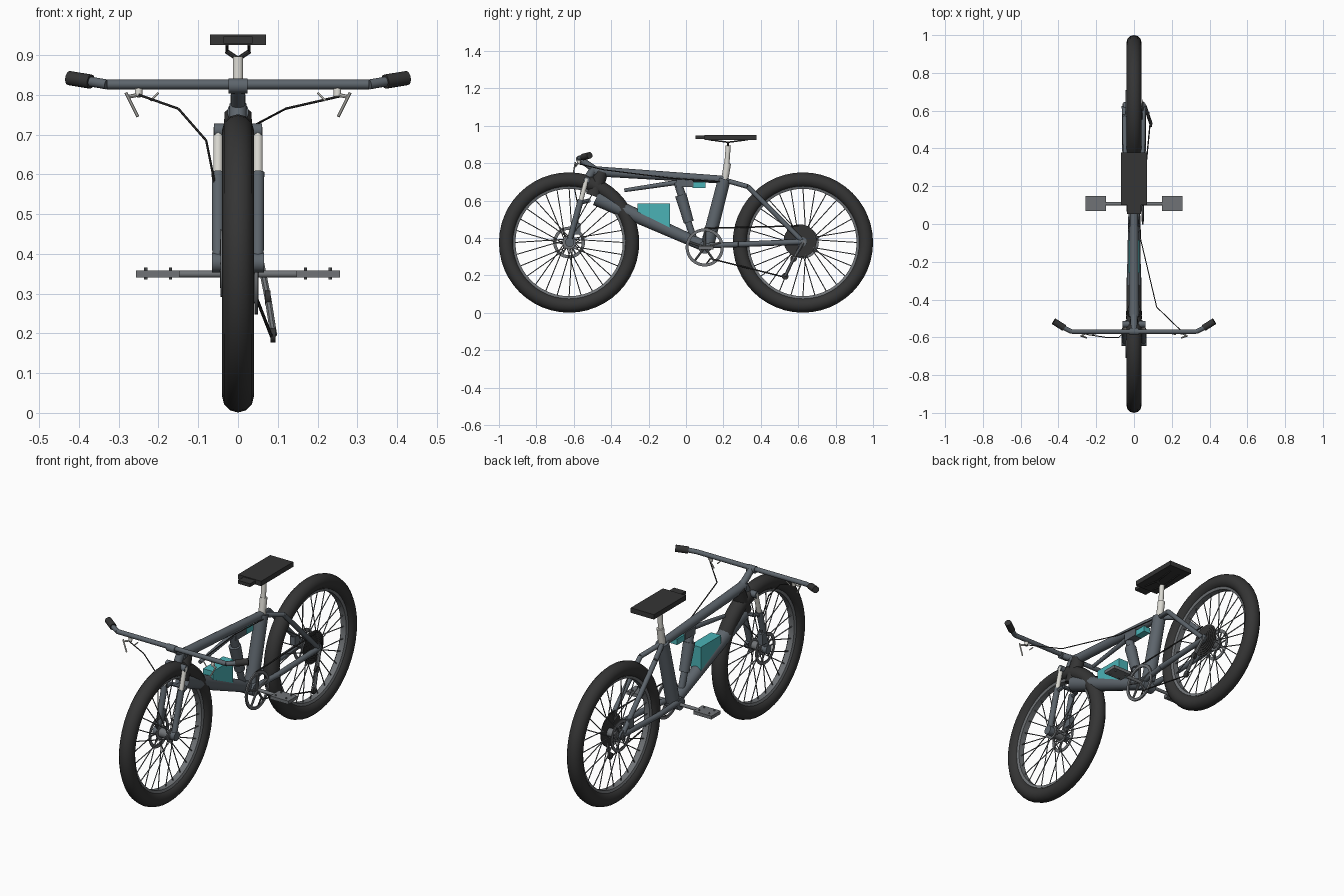
import bpy, bmesh, math
from mathutils import Vector, Matrix


def material(name, col):
    m = bpy.data.materials.new(name)
    m.diffuse_color = (*col, 1)
    return m


FRAME = material("slate", (0.11, 0.13, 0.15))
DARK = material("rubber", (0.035, 0.035, 0.035))
STEEL = material("steel", (0.16, 0.17, 0.18))
LIGHT = material("silver", (0.7, 0.69, 0.64))
TEAL = material("teal", (0.07, 0.45, 0.47))


def finish(name, bm, mat):
    bmesh.ops.recalc_face_normals(bm, faces=bm.faces)
    me = bpy.data.meshes.new(name)
    bm.to_mesh(me)
    bm.free()
    me.materials.append(mat)
    ob = bpy.data.objects.new(name, me)
    bpy.context.collection.objects.link(ob)
    bpy.ops.object.select_all(action='DESELECT')
    bpy.context.view_layer.objects.active = ob
    ob.select_set(True)
    bpy.ops.object.shade_smooth_by_angle(angle=math.radians(40))
    return ob


def rods(name, segs, mat, sides=14):
    """Round bars, each (start, end, radius, end radius)."""
    bm = bmesh.new()
    for p, q, r1, *r2 in segs:
        p, q = Vector(p), Vector(q)
        d = q - p
        rot = d.to_track_quat('Z', 'Y').to_matrix().to_4x4()
        bmesh.ops.create_cone(bm, cap_ends=True, segments=sides, radius1=r1,
                              radius2=r2[0] if r2 else r1, depth=d.length,
                              matrix=Matrix.Translation((p + q) / 2) @ rot)
    return finish(name, bm, mat)


def path(name, pts, r, mat, sides=8):
    return rods(name, [(a, b, r) for a, b in zip(pts, pts[1:])], mat, sides)


def boxes(name, items, mat):
    """Boxes given as (min corner, max corner)."""
    bm = bmesh.new()
    for lo, hi in items:
        lo, hi = Vector(lo), Vector(hi)
        bmesh.ops.create_cube(bm, size=1, matrix=Matrix.Translation((lo + hi) / 2)
                              @ Matrix.Diagonal((*(hi - lo), 1)))
    return finish(name, bm, mat)


def ring(name, profile, centre, mat, n=48):
    """Closed (x, radius) profile turned about the x axis."""
    bm = bmesh.new()
    loops = []
    for i in range(n):
        a = 2 * math.pi * i / n
        loops.append([bm.verts.new((centre[0] + x, centre[1] + r * math.cos(a),
                                    centre[2] + r * math.sin(a))) for x, r in profile])
    k = len(profile)
    for i in range(n):
        for j in range(k):
            bm.faces.new((loops[i][j], loops[i][(j + 1) % k],
                          loops[i - 1][(j + 1) % k], loops[i - 1][j]))
    return finish(name, bm, mat)


def flat_ring(x, r1, r2, t):
    return [(x - t, r1), (x + t, r1), (x + t, r2), (x - t, r2)]


# wheels
def wheel(label, y):
    c = (0, y, 0.376)
    tyre = [(0.04 * math.cos(math.radians(a)), 0.335 + 0.04 * math.sin(math.radians(a)))
            for a in range(0, 360, 30)]
    ring(label + "_tyre", tyre, c, DARK)
    ring(label + "_rim", [(-0.022, 0.305), (-0.016, 0.287), (0.016, 0.287), (0.022, 0.305)],
         c, STEEL)
    rods(label + "_hub", [((-0.06, y, c[2]), (0.06, y, c[2]), 0.014),
                          ((-0.038, y, c[2]), (0.038, y, c[2]), 0.024),
                          ((-0.034, y, c[2]), (-0.028, y, c[2]), 0.036),
                          ((0.028, y, c[2]), (0.034, y, c[2]), 0.036)], STEEL, 20)
    spokes = []
    for i in range(28):
        a = 2 * math.pi * i / 28
        b = a + (0.5 if i % 4 < 2 else -0.5)
        x = 0.031 if i % 2 else -0.031
        spokes.append(((x, y + 0.034 * math.cos(b), c[2] + 0.034 * math.sin(b)),
                       (0, y + 0.29 * math.cos(a), c[2] + 0.29 * math.sin(a)), 0.0028))
    rods(label + "_spokes", spokes, STEEL, 5)
    # brake disc with arms
    ring(label + "_brake_disc", flat_ring(-0.042, 0.068, 0.085, 0.002), c, STEEL, 32)
    rods(label + "_disc_arms",
         [((-0.042, y, c[2]), (-0.042, y + 0.07 * math.cos(a), c[2] + 0.07 * math.sin(a)), 0.004)
          for a in (i * math.pi / 3 for i in range(6))], STEEL, 6)


wheel("front_wheel", -0.625)
wheel("rear_wheel", 0.625)

# frame tubes
rods("head_tube", [((0, -0.45, 0.755), (0, -0.495, 0.625), 0.034, 0.042)], DARK, 18)
rods("down_tube", [((0, -0.48, 0.615), (0, 0.08, 0.365), 0.042, 0.030)], FRAME, 18)
rods("top_tube", [((0, -0.49, 0.757), (0, 0.2, 0.712), 0.027, 0.021)], FRAME, 18)
rods("seat_tube", [((0, 0.205, 0.715), (0, 0.115, 0.365), 0.034, 0.036)], FRAME, 18)
rods("bottom_bracket", [((-0.04, 0.1, 0.35), (0.04, 0.1, 0.35), 0.034)], FRAME, 18)
for s, side in ((1, "right"), (-1, "left")):
    path(side + "_seat_stay", [(0, 0.2, 0.712), (s * 0.045, 0.33, 0.675),
                               (s * 0.05, 0.615, 0.39)], 0.013, FRAME, 12)
    path(side + "_chain_stay", [(s * 0.028, 0.1, 0.36), (s * 0.046, 0.28, 0.366),
                                (s * 0.05, 0.625, 0.38)], 0.015, FRAME, 12)
    rods(side + "_dropout", [((s * 0.044, 0.62, 0.38), (s * 0.056, 0.62, 0.38), 0.026)], FRAME)

# shock absorber and its linkage
rods("shock", [((0, -0.045, 0.70), (0, -0.02, 0.62), 0.022),
               ((0, -0.028, 0.63), (0, 0.015, 0.485), 0.031, 0.027),
               ((0, 0.01, 0.49), (0, 0.04, 0.40), 0.018)], FRAME, 16)
rods("linkage_bar", [((0, -0.33, 0.655), (0, -0.03, 0.70), 0.010, 0.014)], FRAME, 10)
boxes("linkage_plate", [((-0.024, -0.05, 0.672), (0.024, 0.04, 0.712))], FRAME)
boxes("small_teal_plate", [((-0.02, 0.035, 0.668), (0.02, 0.105, 0.70))], TEAL)

# teal side panel block, sloping with the down tube
bm = bmesh.new()
face = bm.faces.new([bm.verts.new((-0.03, y, z)) for y, z in
                     ((-0.26, 0.585), (-0.085, 0.585), (-0.085, 0.44), (-0.26, 0.51))])
ext = bmesh.ops.extrude_face_region(bm, geom=[face])
bmesh.ops.translate(bm, vec=(0.06, 0, 0),
                    verts=[v for v in ext["geom"] if isinstance(v, bmesh.types.BMVert)])
finish("teal_block", bm, TEAL)

# fork
for s, side in ((1, "right"), (-1, "left")):
    x = s * 0.05
    rods(side + "_fork_stanchion", [((x, -0.53, 0.718), (x, -0.568, 0.58), 0.0125)], LIGHT)
    rods(side + "_fork_lower", [((x, -0.562, 0.605), (x, -0.622, 0.39), 0.0165, 0.015),
                                ((s * 0.04, -0.622, 0.378), (s * 0.066, -0.622, 0.378), 0.025)],
         FRAME)
rods("fork_crown", [((-0.06, -0.53, 0.71), (0.06, -0.53, 0.71), 0.018),
                    ((0, -0.53, 0.71), (0, -0.49, 0.775), 0.022)], FRAME)
path("fork_arch", [(-0.05, -0.562, 0.59), (-0.045, -0.52, 0.60),
                   (0.045, -0.52, 0.60), (0.05, -0.562, 0.59)], 0.011, FRAME)
boxes("brake_calipers", [((-0.066, -0.60, 0.42), (-0.036, -0.565, 0.48)),
                         ((-0.062, 0.54, 0.40), (-0.034, 0.58, 0.45))], FRAME)

# stem and handlebar
rods("stem", [((0, -0.47, 0.755), (0, -0.565, 0.82), 0.019, 0.017)], FRAME)
rods("stem_clamp", [((-0.024, -0.57, 0.822), (0.024, -0.57, 0.822), 0.019)], FRAME)
path("handlebar", [(-0.40, -0.535, 0.838), (-0.33, -0.57, 0.826), (0.33, -0.57, 0.826),
                   (0.40, -0.535, 0.838)], 0.0125, FRAME, 12)
for s, side in ((1, "right"), (-1, "left")):
    rods(side + "_grip", [((s * 0.37, -0.55, 0.833), (s * 0.425, -0.515, 0.842), 0.018)], DARK)
    rods(side + "_lever_clamp", [((s * 0.25, -0.572, 0.815), (s * 0.25, -0.575, 0.795), 0.01)],
         LIGHT, 10)
    rods(side + "_brake_lever", [((s * 0.282, -0.592, 0.805), (s * 0.252, -0.602, 0.745), 0.004),
                                 ((s * 0.25, -0.575, 0.80), (s * 0.275, -0.59, 0.795), 0.005),
                                 ((s * 0.2, -0.58, 0.805), (s * 0.22, -0.585, 0.785), 0.003)],
         LIGHT, 8)

# cables
path("front_brake_cable", [(-0.25, -0.585, 0.80), (-0.15, -0.60, 0.765), (-0.08, -0.6, 0.685),
                           (-0.055, -0.575, 0.56), (-0.055, -0.58, 0.46)], 0.003, DARK, 6)
path("rear_cable", [(0.26, -0.575, 0.797), (0.12, -0.44, 0.765), (0.035, -0.08, 0.72),
                    (0.025, 0.2, 0.70)], 0.003, DARK, 6)

# saddle and post
rods("seat_post", [((0, 0.205, 0.70), (0, 0.222, 0.80), 0.019),
                   ((0, 0.218, 0.79), (0, 0.226, 0.895), 0.0135)], LIGHT)
path("saddle_clamp", [(-0.03, 0.225, 0.91), (0, 0.225, 0.89), (0.03, 0.225, 0.91)], 0.006, DARK)
path("saddle_rails", [(-0.028, 0.12, 0.926), (-0.028, 0.225, 0.912), (-0.028, 0.33, 0.926)],
     0.004, DARK)
path("saddle_rail_right", [(0.028, 0.12, 0.926), (0.028, 0.225, 0.912), (0.028, 0.33, 0.926)],
     0.004, DARK)
boxes("saddle", [((-0.07, 0.1, 0.925), (0.07, 0.378, 0.952)),
                 ((-0.036, 0.052, 0.929), (0.036, 0.11, 0.947))], DARK)

# pedals and axle
rods("pedal_axle", [((-0.25, 0.107, 0.349), (0.25, 0.107, 0.349), 0.009)], STEEL)
for s, side in ((1, "right"), (-1, "left")):
    xs = sorted((s * 0.147, s * 0.257))
    boxes(side + "_pedal", [((xs[0], 0.068, 0.340), (xs[1], 0.147, 0.358))], STEEL)
    rods(side + "_pedal_pins", [((s * x, y, 0.335), (s * x, y, 0.365), 0.004)
                                for x in (0.17, 0.232) for y in (0.085, 0.13)], STEEL, 8)

# chainring, cassette, chain and derailleur
ring("chainring", flat_ring(0.046, 0.086, 0.102, 0.004), (0, 0.1, 0.35), STEEL)
rods("chainring_arms",
     [((0.046, 0.1, 0.35), (0.046, 0.1 + 0.09 * math.cos(a), 0.35 + 0.09 * math.sin(a)), 0.006)
      for a in (0.3 + i * math.pi * 2 / 5 for i in range(5))], STEEL, 8)
rods("cassette", [((0.026 + 0.004 * i, 0.61, 0.385), (0.029 + 0.004 * i, 0.61, 0.385),
                   0.088 - 0.01 * i) for i in range(6)], DARK, 28)
path("chain", [(0.046, 0.095, 0.452), (0.042, 0.605, 0.465)], 0.004, DARK, 6)
path("chain_lower", [(0.046, 0.1, 0.25), (0.046, 0.13, 0.29), (0.085, 0.53, 0.19)],
     0.004, DARK, 6)
path("derailleur", [(0.058, 0.625, 0.375), (0.075, 0.575, 0.29), (0.09, 0.53, 0.195)], 0.009, STEEL)
rods("derailleur_wheels", [((0.068, 0.575, 0.29), (0.082, 0.575, 0.29), 0.018),
                           ((0.082, 0.53, 0.195), (0.094, 0.53, 0.195), 0.018)], DARK)
